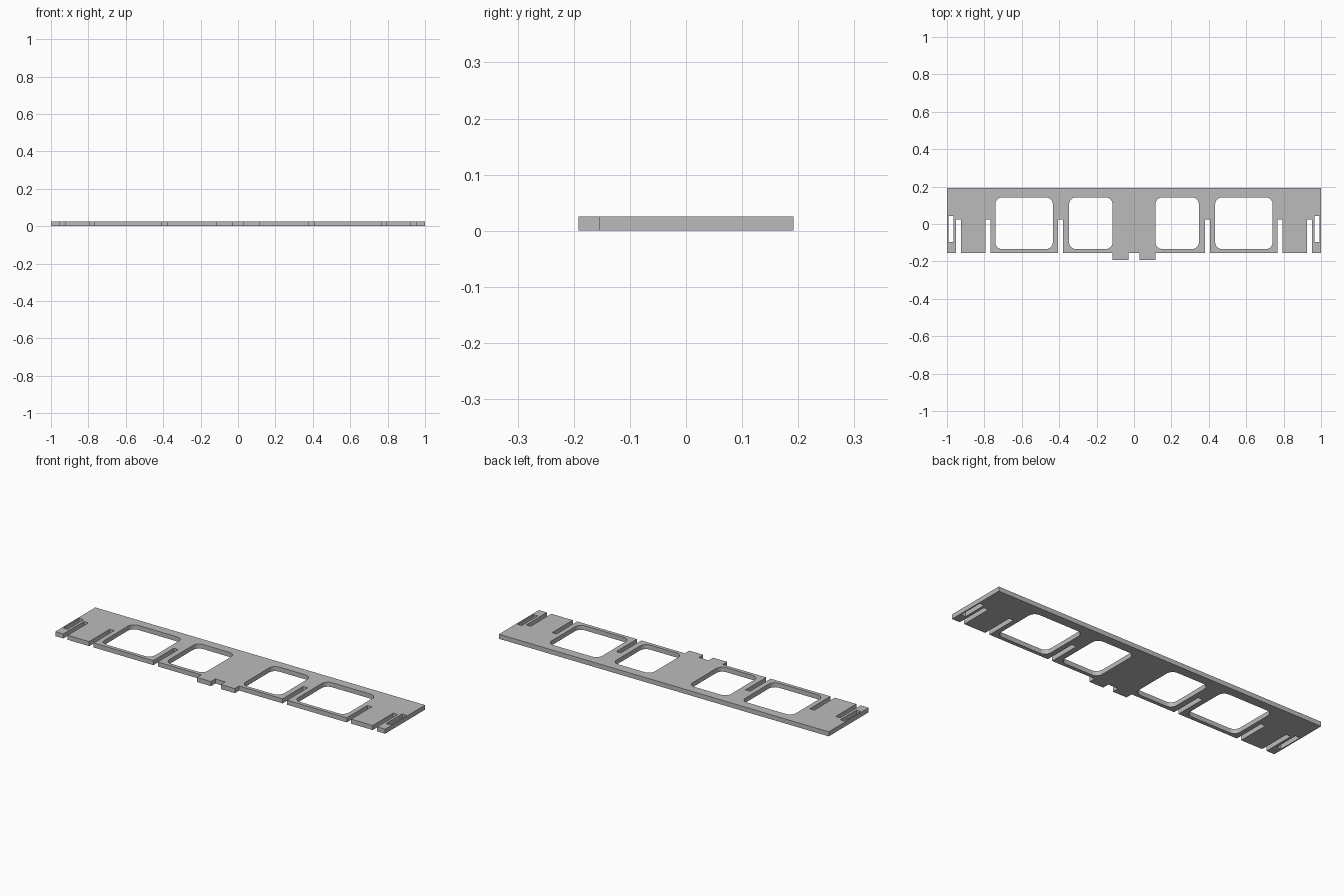
import bpy
import math

if "Cube" in bpy.data.objects:
    bpy.data.objects.remove(bpy.data.objects["Cube"], do_unlink=True)

THICK = 0.025
BACK, FRONT, TAB = 0.192, -0.154, -0.192   # key y positions
SLOT_W, SLOT_TOP = 0.027, 0.024

grey = bpy.data.materials.new("plain_grey")
grey.use_nodes = True
colour = (0.5, 0.5, 0.5, 1)
grey.diffuse_color = colour
grey.node_tree.nodes["Principled BSDF"].inputs["Base Color"].default_value = colour


def rounded_rect(x0, x1, y0, y1, r=0.0, steps=6):
    """Corner points of a rectangle, with arcs when r is set."""
    if r == 0:
        return [(x0, y0), (x1, y0), (x1, y1), (x0, y1)]
    centres = [(x1 - r, y1 - r), (x0 + r, y1 - r), (x0 + r, y0 + r), (x1 - r, y0 + r)]
    points = []
    for quarter, (cx, cy) in enumerate(centres):
        for i in range(steps + 1):
            a = math.pi / 2 * (quarter + i / steps)
            points.append((cx + r * math.cos(a), cy + r * math.sin(a)))
    return points


def mirrored(points):
    return [(-x, y) for x, y in reversed(points)]


# Outer edge, right half: centre notch, tab, open slots, end
half = [(0.03, FRONT), (0.03, TAB), (0.115, TAB), (0.115, FRONT)]
for x in (0.392, 0.781, 0.938):
    a, b = x - SLOT_W / 2, x + SLOT_W / 2
    half += [(a, FRONT), (a, SLOT_TOP), (b, SLOT_TOP), (b, FRONT)]
half += [(1, FRONT), (1, BACK)]
loops = [half + mirrored(half)]

# Windows and closed end slots on both sides
for hole in (rounded_rect(0.115, 0.347, -0.134, 0.142, 0.036),
             rounded_rect(0.434, 0.741, -0.134, 0.142, 0.036),
             rounded_rect(0.966, 0.993, -0.096, 0.043)):
    loops += [hole, mirrored(hole)]

# Filled flat profile, extruded to the plate thickness
profile = bpy.data.curves.new("plate_profile", "CURVE")
profile.dimensions = "2D"
profile.fill_mode = "BOTH"
profile.extrude = THICK / 2
for loop in loops:
    spline = profile.splines.new("POLY")
    spline.points.add(len(loop) - 1)
    for point, (x, y) in zip(spline.points, loop):
        point.co = (x, y, 0, 1)
    spline.use_cyclic_u = True
profile.materials.append(grey)

plate = bpy.data.objects.new("slotted_plate", profile)
bpy.context.collection.objects.link(plate)
plate.location.z = THICK / 2

# Turn into a mesh with crisp edges and smooth window corners
bpy.ops.object.select_all(action="DESELECT")
plate.select_set(True)
bpy.context.view_layer.objects.active = plate
bpy.ops.object.convert(target="MESH")
plate = bpy.context.object
bpy.ops.object.mode_set(mode="EDIT")
bpy.ops.mesh.select_all(action="SELECT")
bpy.ops.mesh.remove_doubles(threshold=0.0001)
bpy.ops.mesh.normals_make_consistent(inside=False)
bpy.ops.object.mode_set(mode="OBJECT")
bpy.ops.object.shade_smooth_by_angle(angle=math.radians(30))
